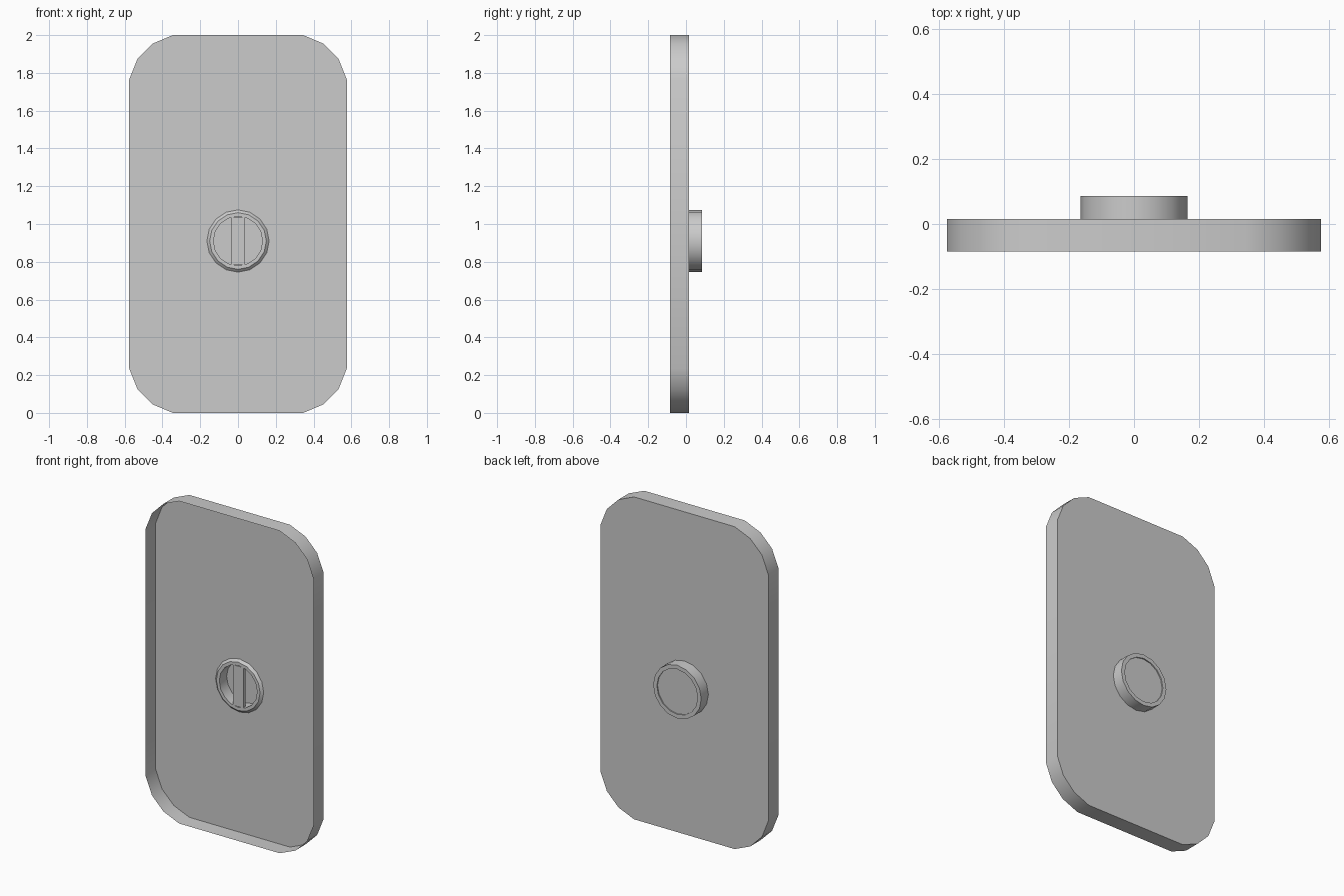
import bpy, bmesh, math

if "Cube" in bpy.data.objects:
    bpy.data.objects.remove(bpy.data.objects["Cube"])

FRONT, BACK = -0.084, 0.016      # open front and closed back of the tray
CZ, R, SEG = 0.91, 0.165, 16     # grip centre height, radius, sides

grey = bpy.data.materials.new("light grey")
grey.diffuse_color = (0.6, 0.6, 0.6, 1)
grey.use_nodes = True
grey.node_tree.nodes["Principled BSDF"].inputs["Base Color"].default_value = grey.diffuse_color


def finish(name, bm, angle=40):
    bmesh.ops.recalc_face_normals(bm, faces=bm.faces[:])
    me = bpy.data.meshes.new(name)
    bm.to_mesh(me)
    bm.free()
    me.materials.append(grey)
    ob = bpy.data.objects.new(name, me)
    bpy.context.collection.objects.link(ob)
    bpy.ops.object.select_all(action='DESELECT')
    ob.select_set(True)
    bpy.context.view_layer.objects.active = ob
    bpy.ops.object.shade_smooth_by_angle(angle=math.radians(angle))
    return ob


def ring(bm, r, y):
    return [bm.verts.new((r * math.cos(2 * math.pi * i / SEG), y,
                          CZ + r * math.sin(2 * math.pi * i / SEG)))
            for i in range(SEG)]


def bridge(bm, a, b):
    n = len(a)
    for i in range(n):
        bm.faces.new((a[i], a[(i + 1) % n], b[(i + 1) % n], b[i]))


# Door panel: thin tray, open at the front, with a round hole for the grip
corner = [(0.576, 0.765), (0.532, 0.875), (0.452, 0.955), (0.345, 1.0)]
outline = (corner + [(-x, z) for x, z in reversed(corner)]
           + [(-x, -z) for x, z in corner]
           + [(x, -z) for x, z in reversed(corner)])
bm = bmesh.new()
front = [bm.verts.new((x, FRONT, z + 1)) for x, z in outline]
back = [bm.verts.new((x, BACK, z + 1)) for x, z in outline]
bridge(bm, front, back)
hole = ring(bm, R, BACK)
edges = [bm.edges.get((back[i - 1], back[i])) for i in range(len(back))]
edges += [bm.edges.new((hole[i - 1], hole[i])) for i in range(SEG)]
bmesh.ops.triangle_fill(bm, edges=edges, use_beauty=True, use_dissolve=False,
                        normal=(0, 1, 0))
finish("panel", bm)

# Grip cup: raised bevelled rim in front, deep pocket, drum at the back
profile = [(0.13, 0.074), (0.13, 0.002), (0.15, 0.002), (R, BACK),
           (R, 0.086), (0.14, 0.086), (0.14, 0.079)]
bm = bmesh.new()
rings = [ring(bm, r, y) for r, y in profile]
for a, b in zip(rings, rings[1:]):
    bridge(bm, a, b)
bm.faces.new(rings[0])
bm.faces.new(rings[-1])
finish("grip_cup", bm)

# Upright bar across the pocket
bm = bmesh.new()
bmesh.ops.create_cube(bm, size=1)
for v in bm.verts:
    v.co = (v.co.x * 0.07, 0.012 + v.co.y * 0.02, CZ + v.co.z * 0.25)
finish("grip_bar", bm)
